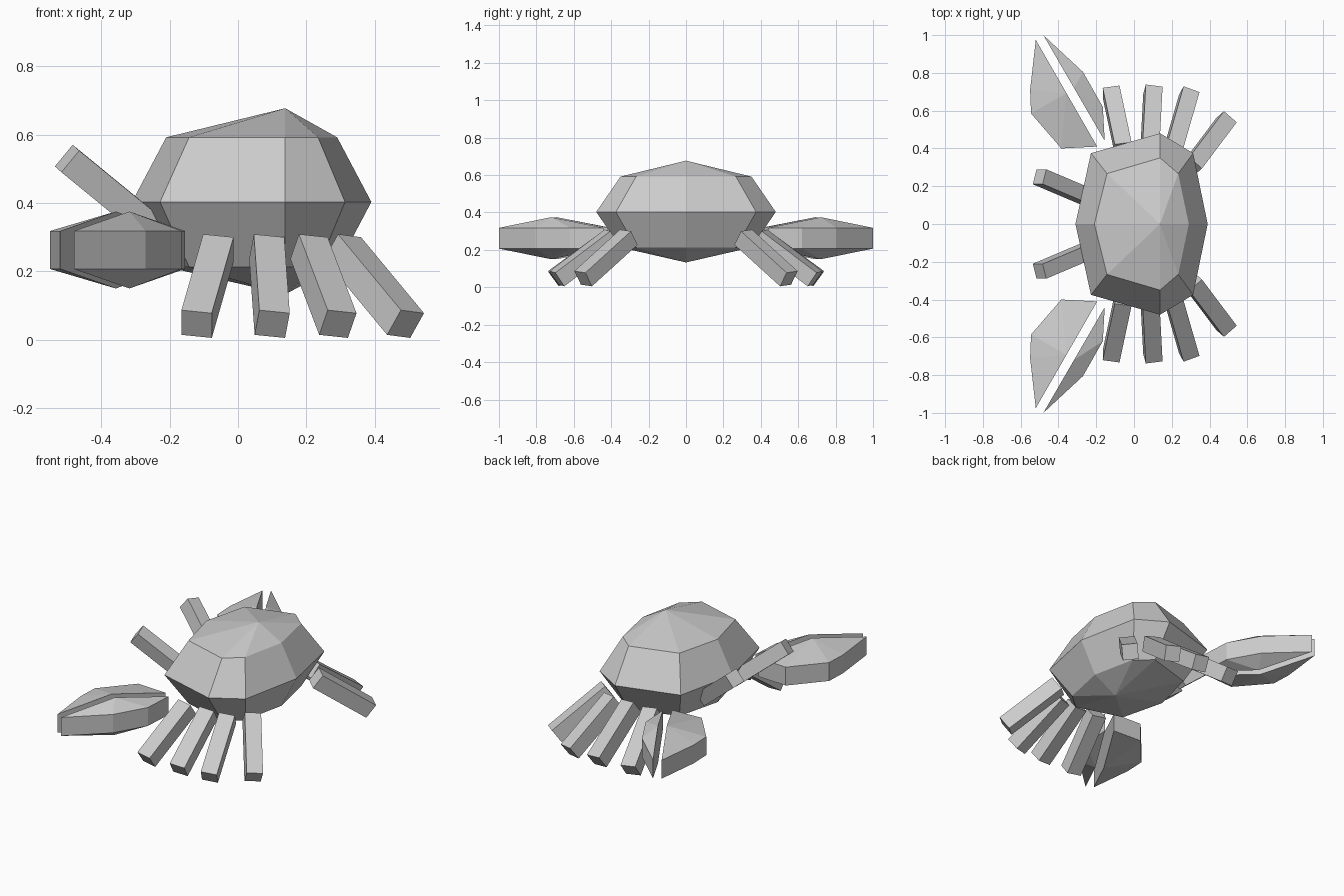
import bpy, bmesh, math
from mathutils import Vector

cube = bpy.data.objects.get("Cube")
if cube:
    bpy.data.objects.remove(cube, do_unlink=True)

# One flat grey for the whole crab
grey = bpy.data.materials.new("shell_grey")
grey.use_nodes = True
COLOUR = (0.6, 0.6, 0.6, 1)
grey.diffuse_color = COLOUR
grey.node_tree.nodes["Principled BSDF"].inputs["Base Color"].default_value = COLOUR


def finish(name, bm, mirror):
    """Turn a bmesh into an object, optionally mirrored front to back."""
    bmesh.ops.recalc_face_normals(bm, faces=bm.faces)
    mesh = bpy.data.meshes.new(name)
    bm.to_mesh(mesh)
    bm.free()
    mesh.materials.append(grey)
    ob = bpy.data.objects.new(name, mesh)
    bpy.context.collection.objects.link(ob)
    if mirror:
        mod = ob.modifiers.new("Mirror", 'MIRROR')
        mod.use_axis = (False, True, False)
        mod.use_mirror_merge = False
    return ob


def faceted_shell(name, bottom, rings, top, mirror=False):
    """Stack (outline, height) rings and close them with a point at each end."""
    bm = bmesh.new()
    loops = [[bm.verts.new((x, y, z)) for x, y in outline] for outline, z in rings]
    n = len(loops[0])
    low, high = bm.verts.new(bottom), bm.verts.new(top)
    for i in range(n):
        j = (i + 1) % n
        bm.faces.new((loops[0][j], loops[0][i], low))
        bm.faces.new((loops[-1][i], loops[-1][j], high))
        for a, b in zip(loops, loops[1:]):
            bm.faces.new((a[i], a[j], b[j], b[i]))
    return finish(name, bm, mirror)


def limb(name, end, yaw, tilt, roll, length=0.378, size=0.09):
    """Square bar ending at a point; yaw is measured from the front towards +x."""
    yaw, tilt, roll = (math.radians(a) for a in (yaw, tilt, roll))
    flat = Vector((math.sin(yaw), -math.cos(yaw), 0))
    d = flat * math.cos(tilt) + Vector((0, 0, math.sin(tilt)))
    side = Vector((0, 0, 1)).cross(flat)
    up = d.cross(side)
    if up.z < 0:
        up.negate()
    side, up = (side * math.cos(roll) - up * math.sin(roll),
                up * math.cos(roll) + side * math.sin(roll))
    bm = bmesh.new()
    bmesh.ops.create_cube(bm, size=1)
    for v in bm.verts:
        c = v.co.copy()
        v.co = Vector(end) + d * (c.x - 0.5) * length + (side * c.y + up * c.z) * size
    return finish(name, bm, True)


def both_sides(half):
    """Complete an outline whose first and last points lie on y = 0."""
    return half + [(x, -y) for x, y in reversed(half[1:-1])]


# Body: wide rim between two narrower rings, with a blunt peak above and below
rim = both_sides([(-0.31, 0), (-0.228, 0.375), (0.138, 0.48), (0.313, 0.375), (0.39, 0)])
inner = both_sides([(-0.21, 0), (-0.143, 0.267), (0.138, 0.35), (0.234, 0.267), (0.29, 0)])
faceted_shell("body", (0.138, 0, 0.133),
              [(inner, 0.213), (rim, 0.403), (inner, 0.592)], (0.138, 0, 0.677))

# Walking legs
for name, end, yaw in (("first_leg", (-0.121, -0.70, 0.046), -12),
                       ("second_leg", (0.10, -0.707, 0.046), 3),
                       ("third_leg", (0.292, -0.69, 0.046), 16),
                       ("fourth_leg", (0.49, -0.55, 0.046), 37)):
    limb(name, end, yaw, -36, 7)

# Raised claw arms
limb("claw_arm", (-0.50, -0.25, 0.53), -67, 37, 15, size=0.082)

# Claws: two half shells either side of a slanted gap
outer = [(-0.52, -0.975), (-0.55, -0.71), (-0.545, -0.585), (-0.385, -0.40), (-0.195, -0.41)]
inside = [(-0.48, -1.0), (-0.27, -0.805), (-0.165, -0.62), (-0.155, -0.44)]
for name, outline in (("outer_pincer", outer), ("inner_pincer", inside)):
    cx = (outline[0][0] + outline[-1][0]) / 2
    cy = (outline[0][1] + outline[-1][1]) / 2
    faceted_shell(name, (cx, cy, 0.15), [(outline, 0.207), (outline, 0.318)],
                  (cx, cy, 0.375), True)
